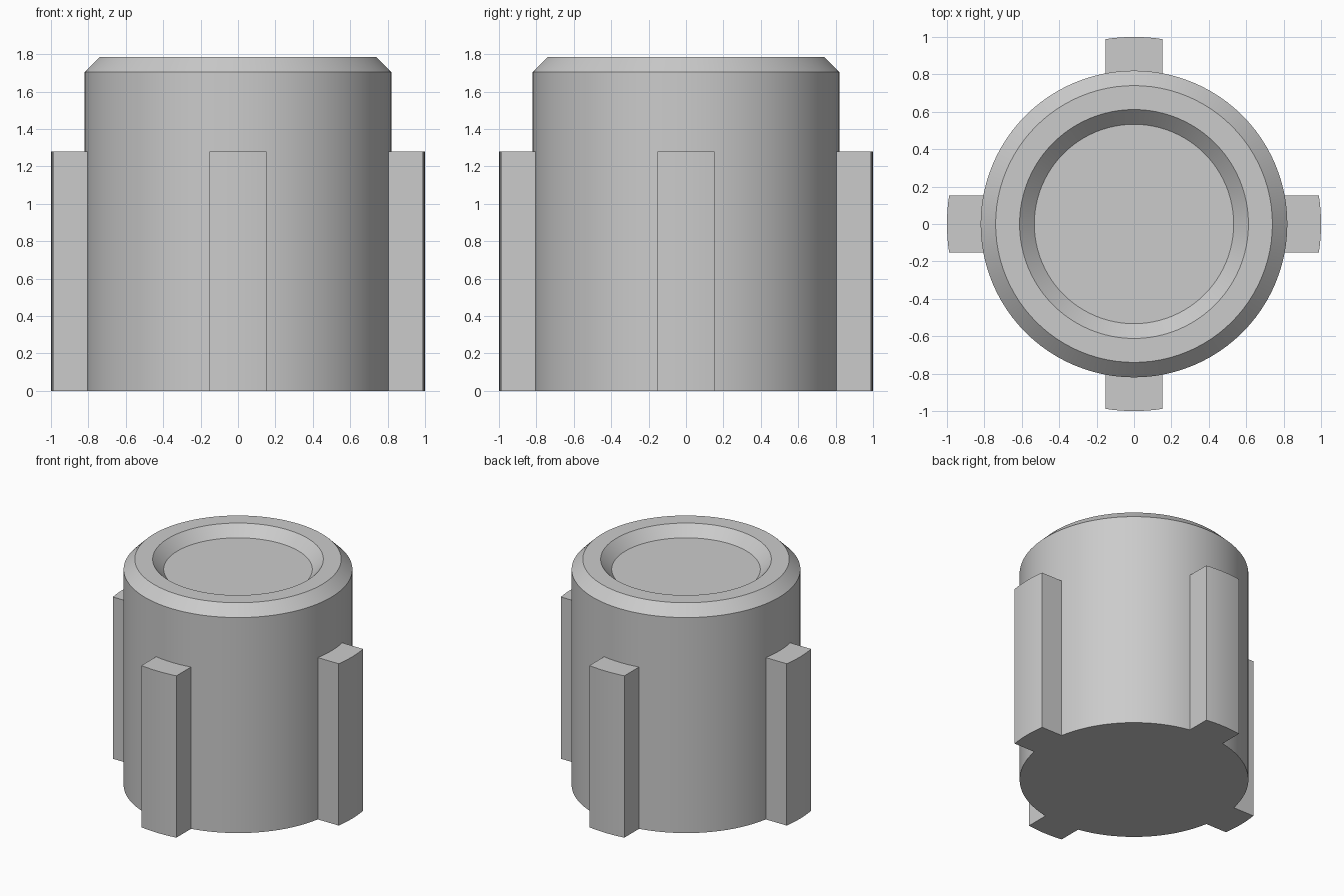
import bpy, bmesh
from math import sin, cos, asin, pi, radians

if "Cube" in bpy.data.objects:
    bpy.data.objects.remove(bpy.data.objects["Cube"])

SEGMENTS = 96
BODY_R, BODY_H, CHAMFER = 0.82, 1.785, 0.08
RIB_R, RIB_HALF, RIB_H = 1.0, 0.153, 1.28

# Single grey material
grey = bpy.data.materials.new("light_grey")
grey.use_nodes = True
colour = (0.6, 0.6, 0.6, 1)
grey.diffuse_color = colour
grey.node_tree.nodes["Principled BSDF"].inputs["Base Color"].default_value = colour


def finish(name, bm):
    bmesh.ops.recalc_face_normals(bm, faces=bm.faces[:])
    mesh = bpy.data.meshes.new(name)
    bm.to_mesh(mesh)
    bm.free()
    mesh.materials.append(grey)
    obj = bpy.data.objects.new(name, mesh)
    bpy.context.collection.objects.link(obj)
    bpy.ops.object.select_all(action='DESELECT')
    obj.select_set(True)
    bpy.context.view_layer.objects.active = obj
    bpy.ops.object.shade_smooth_by_angle(angle=radians(30))
    return obj


# Body: chamfered cylinder with a shallow tapered recess in the top
profile = [
    (BODY_R, 0),
    (BODY_R, BODY_H - CHAMFER),
    (BODY_R - CHAMFER, BODY_H),
    (0.612, BODY_H),
    (0.533, BODY_H - CHAMFER),
]
bm = bmesh.new()
rings = [[bm.verts.new((r * cos(2 * pi * i / SEGMENTS), r * sin(2 * pi * i / SEGMENTS), z))
          for i in range(SEGMENTS)] for r, z in profile]
for low, high in zip(rings, rings[1:]):
    for i in range(SEGMENTS):
        j = (i + 1) % SEGMENTS
        bm.faces.new((low[i], low[j], high[j], high[i]))
bm.faces.new(rings[0])
bm.faces.new(rings[-1])
finish("body", bm)


def arc(radius, turn, steps=8):
    """Arc spanning the rib width, centred on the direction turn."""
    half = asin(RIB_HALF / radius)
    angles = [turn + half * (2 * i / steps - 1) for i in range(steps + 1)]
    return [(radius * cos(a), radius * sin(a), 0) for a in angles]


# Ribs: four parallel-sided keys with curved outer faces
for k, side in enumerate(("left", "back", "right", "front")):
    turn = k * pi / 2
    bm = bmesh.new()
    outline = arc(RIB_R, turn) + arc(BODY_R - 0.005, turn)[::-1]
    base = bm.faces.new([bm.verts.new(p) for p in outline])
    top = bmesh.ops.extrude_face_region(bm, geom=[base], use_keep_orig=True)
    verts = [v for v in top["geom"] if isinstance(v, bmesh.types.BMVert)]
    bmesh.ops.translate(bm, verts=verts, vec=(0, 0, RIB_H))
    finish(side + "_rib", bm)
